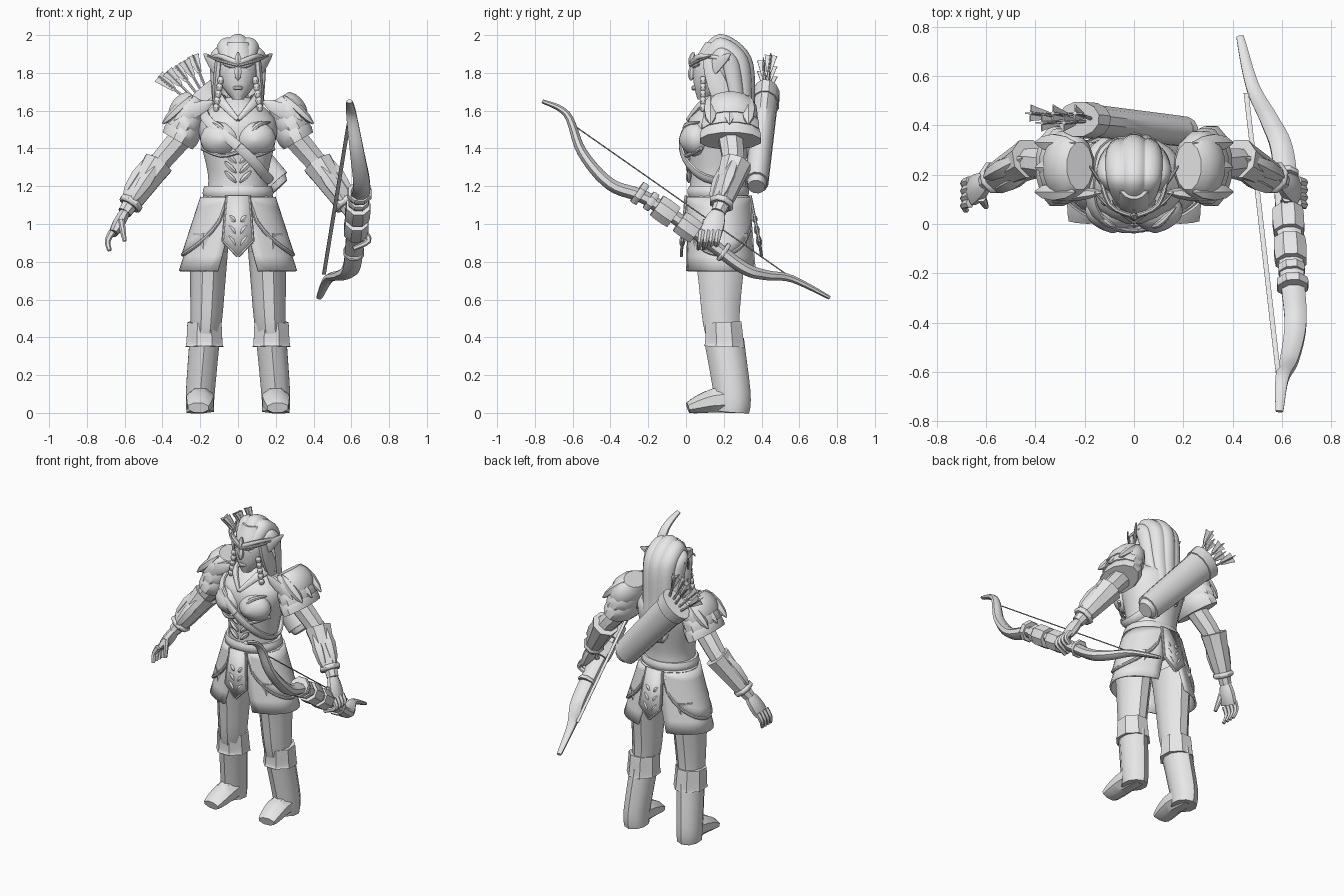
import bpy, bmesh
from math import sin, cos, pi, sqrt
from mathutils import Vector

if "Cube" in bpy.data.objects:
    bpy.data.objects.remove(bpy.data.objects["Cube"])

SIDEWAYS, FORWARD, UP = Vector((1, 0, 0)), Vector((0, -1, 0)), Vector((0, 0, 1))
tone = 0.8
grey = bpy.data.materials.new("plain grey")
grey.use_nodes = True
grey.diffuse_color = (tone, tone, tone, 1)
grey.node_tree.nodes["Principled BSDF"].inputs["Base Color"].default_value = grey.diffuse_color


def build(name, rows, closed=True, thick=0, mirror=False):
    """Skin a list of equally long point rows."""
    bm = bmesh.new()
    grid = [[bm.verts.new(point) for point in row] for row in rows]
    count = len(rows[0])
    for lower, upper in zip(grid, grid[1:]):
        for i in range(count if closed else count - 1):
            j = (i + 1) % count
            bm.faces.new((lower[i], lower[j], upper[j], upper[i]))
    if closed:
        bm.faces.new(grid[0][::-1])
        bm.faces.new(grid[-1])
    bmesh.ops.recalc_face_normals(bm, faces=bm.faces)
    mesh = bpy.data.meshes.new(name)
    bm.to_mesh(mesh)
    bm.free()
    mesh.materials.append(grey)
    mesh.shade_smooth()
    mesh.set_sharp_from_angle(angle=0.7)
    part = bpy.data.objects.new(name, mesh)
    bpy.context.collection.objects.link(part)
    if thick:
        solid = part.modifiers.new("thickness", "SOLIDIFY")
        solid.thickness, solid.offset = thick, 0
    if mirror:
        part.modifiers.new("mirror", "MIRROR")


def smooth(keys, steps):
    """Spline through key rows of any length."""
    padded = [keys[0], *keys, keys[-1]]
    result = []
    for before, a, b, after in zip(padded, padded[1:], padded[2:], padded[3:]):
        for step in range(steps):
            t = step / steps
            result.append([q + t / 2 * (r - p + t * (2 * p - 5 * q + 4 * r - s + t * (3 * (q - r) + s - p)))
                           for p, q, r, s in zip(before, a, b, after)])
    return result + [list(keys[-1])]


def pair(radius):
    return Vector(radius if isinstance(radius, tuple) else (radius, radius))


def tube(name, path, start=.004, end=.004, swell=0, across=SIDEWAYS, sides=8, steps=4, mirror=False):
    """Tapered tube; a radius may be (along across, other way). Swell thickens the middle."""
    points = [Vector(p) for p in smooth(path, steps)]
    last = len(points) - 1
    rows = []
    for i, point in enumerate(points):
        tangent = (points[min(i + 1, last)] - points[max(i - 1, 0)]).normalized()
        u = (across - tangent * tangent.dot(across)).normalized()
        v = tangent.cross(u)
        t = i / last
        a, b = (pair(start).lerp(pair(end), t) + pair(swell) * sin(pi * t)) / cos(pi / sides)
        angles = [(k + .5) * 2 * pi / sides for k in range(sides)]
        rows.append([point + u * a * cos(turn) + v * b * sin(turn) for turn in angles])
    build(name, rows, mirror=mirror)


def oval(width, depth, y, z, sides):
    angles = [(k + .5) * 2 * pi / sides for k in range(sides)]
    return [(width * sin(turn), y - depth * cos(turn), z) for turn in angles]


# Torso and head from ovals: width, depth, y, z
torso = smooth([(.18, .16, .17, 1.1), (.16, .15, .17, 1.25), (.21, .18, .18, 1.5),
                (.16, .14, .19, 1.6), (.06, .07, .19, 1.67)], steps=10)
build("torso", [oval(*section, sides=20) for section in torso])
skull = smooth([(.03, .04, .1, 1.66), (.09, .1, .14, 1.74), (.11, .13, .17, 1.85), (.07, .08, .18, 1.96)], steps=5)
build("head", [oval(*section, sides=18) for section in skull])
belt = [(.18, .155), (.19, .165), (.188, .165), (.18, .155)]
build("belt", [oval(*size, y=.17, z=1.14 + .02 * i, sides=20) for i, size in enumerate(belt)])
tube("neck", [(0, .19, 1.6), (0, .17, 1.74)], start=.06, end=.05)

# Breastplate and collar
tube("breastplate_cup", [(.09, .15, 1.46), (.085, -.035, 1.44)], start=.01, end=.01, swell=(.1, .085),
     sides=16, steps=12, mirror=True)
tube("breastplate_edge", [(.19, .08, 1.4), (.09, 0, 1.36), (0, 0, 1.38)], start=.01, end=.01, mirror=True, across=UP)
tube("breastplate_flute", [(.17, .07, 1.54), (.1, 0, 1.52), (.05, -.005, 1.44)], swell=.01, across=UP, mirror=True)
tube("collar", [(.1, .22, 1.66), (.09, .1, 1.65), (0, .01, 1.55)], start=(.02, .04), end=.01, across=FORWARD, mirror=True)
for row in range(3):
    z = 1.22 + row * .05
    tube("belly_leaf", [(.01, .015, z), (.07, .015, z + .06)], swell=.01, across=UP, sides=6, mirror=True)

# Diagonal strap around the torso
loop = []
for i in range(33):
    turn = i * pi / 16
    z = 1.41 - .18 * sin(turn)
    width, depth, y, _ = min(torso, key=lambda section: abs(section[-1] - z))
    front = .02 * max(0, cos(turn))
    loop.append(((width + .01) * sin(turn), y - (depth + .01) * cos(turn) - front, z))
tube("strap", loop, start=(.026, .012), end=(.026, .012), across=SIDEWAYS + UP, steps=1)


# Skirt, hip panels and tabards
def on_skirt(turn, drop, out=0):
    """Point on the flared skirt, drop running from belt to hem."""
    width, depth = .178 + .13 * drop + out, .155 + .035 * drop + out
    return (width * sin(turn), .175 + .01 * drop - depth * cos(turn), 1.15 - .4 * drop)


skirt, panel = [], []
for k in range(6):
    drop = k / 5
    gap = .1 + drop / 4
    skirt.append([on_skirt(gap + (pi - 2 * gap) * i / 14, drop) for i in range(15)])
    hem = [sqrt(sin(pi * i / 18)) for i in range(19)]
    panel.append([on_skirt(.3 + (pi - .6) * i / 18, .02 + .76 * drop * hem[i], out=.012) for i in range(19)])
build("skirt", skirt, closed=False, thick=.012, mirror=True)
build("hip_panel", panel, closed=False, thick=.015, mirror=True)
tube("hip_panel_rim", panel[-1], start=.01, end=.01, across=UP, steps=1, mirror=True)

for name, top, low in (("front_tabard", 0, -.025), ("back_tabard", .34, .4)):
    top, low = Vector((.06, top, 1.15)), Vector((.002, low, .83))
    corner = top.lerp(low, .8)
    corner.x, corner.z = .08, .91
    half = [top, corner, low]
    build(name, [half, [(-p.x, p.y, p.z) for p in half]], closed=False, thick=.015)
    tube(name + "_rim", half, start=.008, end=.008, steps=1, mirror=True)
    for height in (.25, .45, .65):
        inner, outer = low.lerp(top, height - .1), corner.lerp(top, height)
        inner.x = .01
        tube("tabard_leaf", [inner, inner.lerp(outer, .7)], swell=.01, sides=6, mirror=True)

# Legs and boots
hip, knee, ankle = Vector((.15, .18, .95)), Vector((.168, .185, .5)), Vector((.2, .245, .1))
shin = knee.lerp(ankle, .3)
tube("leg", [hip, hip.lerp(knee, .5), knee, shin], start=(.15, .1), end=(.085, .07), swell=(-.01, 0),
     across=FORWARD, sides=10, mirror=True)
tube("boot_cuff", [shin + Vector((0, -.005, .1)), shin, shin - UP * .03], start=(.09, .095), end=(.1, .108), mirror=True)
tube("boot_shaft", [shin, ankle, ankle - UP * .095], start=(.08, .1), end=(.072, .085), sides=10, mirror=True)
tube("boot_foot", [(.2, .29, .07), (.2, .15, .065), (.21, .01, .027)], start=(.06, .07), end=(.055, .027),
     swell=(.014, .015), mirror=True)

# Arms and bracers
shoulder, elbow, wrist = Vector((.22, .22, 1.55)), Vector((.45, .25, 1.28)), Vector((.6, .17, 1.06))
tube("arm", [shoulder, elbow, wrist], start=.07, end=.036, across=FORWARD, mirror=True)
tube("bracer", [elbow.lerp(wrist, t) for t in (-.18, .8)], start=.08, end=.05, across=FORWARD, mirror=True)
tube("bracer_band", [elbow.lerp(wrist, t) for t in (.72, .84)], start=.056, end=.053, swell=.01, across=FORWARD, mirror=True)
for side in (FORWARD * .05, SIDEWAYS * .04 + UP * .03):
    ends = [elbow.lerp(wrist, t) + side for t in (-.25, .8)]
    tube("bracer_leaf", ends, swell=.032, sides=6, mirror=True)

# Hands: the right one relaxed, the left one closed around the grip
tube("palm", [wrist, (.66, .13, .95)], start=(.036, .026), end=(.056, .022), swell=.008, across=FORWARD, mirror=True)
tube("thumb", [(.62, .11, 1.02), (.6, .07, .91)], start=.02, end=.01, mirror=True)
for finger in range(4):
    knuckle = Vector((.665, .085 + .03 * finger, .96))
    bend = knuckle + Vector((.025, -.01, -.05))
    for name, reach, flip in (("right_finger", (-.01, -.02, -.05), -1), ("left_finger", (-.08, -.01, -.04), 1)):
        path = [(flip * p.x, p.y, p.z) for p in (knuckle, bend, bend + Vector(reach))]
        tube(name, path, start=.017, end=.01, across=FORWARD, sides=6)

# Layered shoulder guards
for layer in range(3):
    low = Vector((.32 - .015 * layer, .235, 1.44 + .055 * layer))
    top = low + Vector((-.07, 0, .12))
    tube("shoulder_guard", [top, low], start=(.06, .095), end=(.09, .162 - .012 * layer), swell=.022,
         sides=12, mirror=True)
    y = .13 + .1 * layer
    tube("shoulder_leaf", [(.4, y, 1.53), (.24, y, 1.68)], swell=(.03, .02), across=FORWARD, sides=6, mirror=True)
tube("shoulder_ridge", [(.34, .11, 1.55), (.13, .13, 1.65)], swell=(.035, .02), across=UP, sides=6, mirror=True)

# Face
tube("nose", [(0, .025, 1.76), (0, .04, 1.85)], swell=.015, sides=6)
tube("lips", [(-.026, .05, 1.72), (0, .04, 1.72), (.026, .05, 1.72)], swell=.008, across=UP)
tube("eye", [(.02, .05, 1.81), (.066, .07, 1.82)], swell=.009, across=UP, mirror=True)
tube("eyebrow", [(.01, .04, 1.83), (.08, .07, 1.85)], start=.006, swell=.008, across=UP, mirror=True)
tube("ear", [(.1, .12, 1.8), (.135, .17, 1.85), (.18, .235, 1.9)], start=(.03, .008), swell=(.015, .003),
     across=UP, mirror=True)

# Ridged hair swept back from the brow and down the spine
flow = smooth([(.06, 1.88), (.18, 2), (.34, 1.88), (.36, 1.6), (.37, 1.35)], steps=6)
hair = []
for k, (y, z) in enumerate(flow):
    t = k / len(flow)
    width = .15 * sin(pi * (.15 + .85 * t)) ** .4
    core_y, core_z = .19 + .3 * max(0, t - .5), min(z, 1.85)
    row = []
    for i in range(67):
        turn = (i / 66 - .5) * pi
        lobe = .9 + .1 * abs(cos(turn * 5)) ** .7
        row.append((width * sin(turn) * lobe, core_y + (y - core_y) * cos(turn) * lobe,
                    core_z + (z - core_z) * cos(turn) * lobe))
    hair.append(row)
build("hair", hair, closed=False, thick=.012)
tube("side_lock", [(.1, .11, 1.88), (.115, .18, 1.7), (.12, .23, 1.58)], start=.02, swell=(.04, .008), across=FORWARD, mirror=True)
for bead in range(5):
    top = Vector((.092 + .006 * bead, .09, 1.78 - .036 * bead))
    tube("braid", [top, top - UP * .04], start=.009, end=.009, swell=.008, mirror=True)

# Circlet with winged brow
tube("circlet", [(0, .03, 1.85), (.1, .08, 1.89), (.145, .23, 1.87)], start=(.016, .01), end=.008, across=UP, mirror=True)
tube("brow_wing", [(0, .025, 1.84), (.1, .07, 1.865), (.16, .13, 1.89)], start=.01, across=UP, mirror=True)
tube("circlet_crest", [(0, .02, 1.84), (0, .04, 1.91)], swell=.01, sides=6)

# Quiver and arrows
base, mouth = Vector((.2, .375, 1.22)), Vector((-.225, .425, 1.69))
slant = SIDEWAYS + UP
for name, low, high, start, end in (("quiver", 0, .95, .08, .1), ("quiver_end", -.05, .05, .05, .084),
                                    ("quiver_rim", .88, 1, .105, .11)):
    tube(name, [base.lerp(mouth, low), base.lerp(mouth, high)], start=(start, .02 + start / 2),
         end=(end, .015 + end / 2), across=slant, sides=12)
for arrow in range(5):
    tip = Vector((-.42 + .045 * arrow, .43 + .02 * (-1) ** arrow, 1.78 + .028 * arrow))
    root = mouth.lerp(base, .1) + slant * .015 * (arrow - 2)
    tube("arrow_shaft", [root, tip], start=.007, end=.007, sides=6)
    for across in (FORWARD, slant):
        tube("arrow_fletching", [tip, tip.lerp(root, .4)], start=(.034, .003), end=(.012, .003), across=across, sides=4)

# Recurve bow with collars around the grip
bow = [(.59, -.76, 1.65), (.6, -.63, 1.58), (.63, -.55, 1.38), (.655, -.4, 1.21), (.64, -.2, 1.13),
       (.62, .1, .92), (.6, .3, .77), (.55, .42, .73), (.48, .56, .71), (.43, .76, .61)]
tube("bow", bow, start=(.015, .01), end=(.015, .01), swell=(.034, .026), steps=6)
grip, end = Vector(bow[4]), Vector(bow[5])
for low, high, radius in ((-.2, -.1, .06), (0, .1, .05), (.15, .45, .062), (.55, .85, .06), (1.3, 1.36, .05)):
    tube("bow_collar", [grip.lerp(end, low), grip.lerp(end, high)], start=radius, end=radius, swell=.004)
tube("bowstring", [(.585, -.605, 1.53), (.455, .53, .735)], start=(.01, .003), end=(.01, .003), sides=6)
